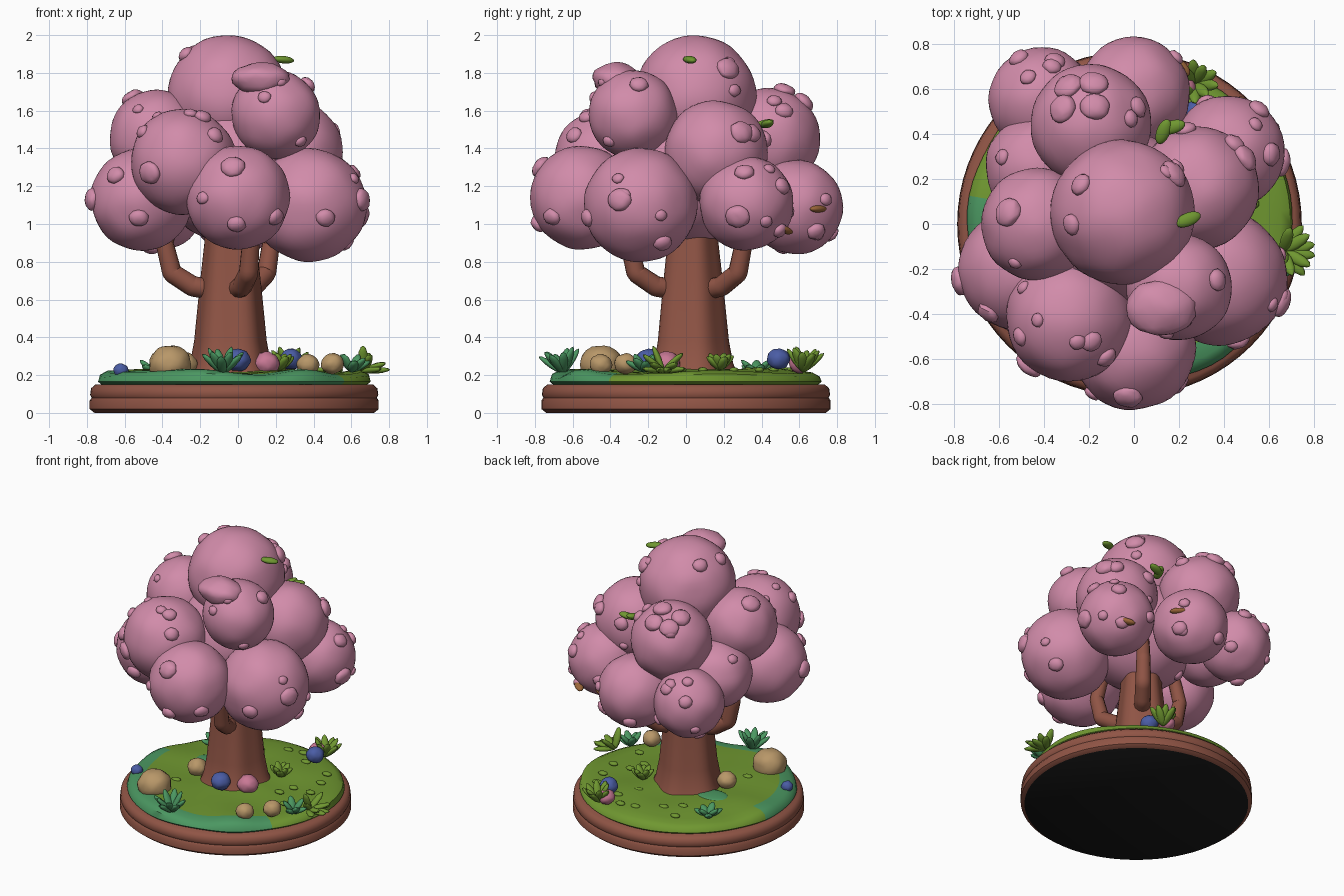
import bpy, bmesh, math, random
from mathutils import Vector, noise

random.seed(4)
if "Cube" in bpy.data.objects:
    bpy.data.objects.remove(bpy.data.objects["Cube"], do_unlink=True)


def material(name, *rgb):
    m = bpy.data.materials.new(name)
    m.use_nodes = True
    m.diffuse_color = (*rgb, 1)
    m.node_tree.nodes["Principled BSDF"].inputs["Base Color"].default_value = (*rgb, 1)
    return m


blossom = material("blossom pink", .64, .26, .4)
bark = material("bark brown", .28, .09, .06)
grass = material("grass green", .16, .31, .03)
teal = material("teal green", .07, .31, .12)
tan = material("tan stone", .48, .31, .14)
blue = material("blue stone", .07, .11, .38)
rose = material("rose stone", .58, .19, .3)
dark = material("dark underside", .01, .01, .01)
rust = material("rust leaf", .32, .13, .04)


def finish(bm, name, *mats):
    me = bpy.data.meshes.new(name)
    bm.to_mesh(me)
    bm.free()
    for m in mats:
        me.materials.append(m)
    ob = bpy.data.objects.new(name, me)
    bpy.context.scene.collection.objects.link(ob)
    bpy.ops.object.select_all(action='DESELECT')
    ob.select_set(True)
    bpy.context.view_layer.objects.active = ob
    bpy.ops.object.shade_smooth_by_angle(angle=math.radians(50))


def add_blob(bm, loc, size, direction=(0, 0, 1), detail=2, rough=0):
    """Ellipsoid whose local z axis points along direction."""
    made = bmesh.ops.create_icosphere(bm, subdivisions=detail, radius=1)["verts"]
    turn = Vector(direction).to_track_quat('Z', 'Y')
    for v in made:
        k = 1 + rough * noise.noise(v.co * 2 + Vector(loc) * 9)
        v.co = Vector(loc) + turn @ Vector([c * s * k for c, s in zip(v.co, size)])


def blob(name, mat, loc, size, direction=(0, 0, 1), rough=0):
    bm = bmesh.new()
    add_blob(bm, loc, size, direction, 3, rough)
    finish(bm, name, mat)


def revolve(bm, profile, centre, steps, wobble):
    """Spin (radius, height) points around a vertical axis and cap both ends."""
    rings = []
    for r, z in profile:
        ring = []
        for i in range(steps):
            a = math.tau * i / steps
            rr, zz = wobble(a, r, z)
            ring.append(bm.verts.new((centre[0] + rr * math.cos(a), centre[1] + rr * math.sin(a), zz)))
        rings.append(ring)
    for lo, hi in zip(rings, rings[1:]):
        for i in range(steps):
            j = (i + 1) % steps
            bm.faces.new((lo[i], lo[j], hi[j], hi[i]))
    bm.faces.new(rings[0][::-1])
    bm.faces.new(rings[-1])


# Earth base with a dark underside
bm = bmesh.new()
revolve(bm, [(.74, 0), (.765, .02), (.765, .065), (.755, .08), (.763, .095),
             (.758, .13), (.735, .15), (.6, .155)], (-.02, 0), 72, lambda a, r, z: (r, z))
bm.normal_update()
for f in bm.faces:
    f.material_index = int(f.normal.z < -.9)
finish(bm, "earth_base", bark, dark)


# Grass mound with a teal rim along the front
def lumpy(a, r, z):
    n = noise.noise((3 * r * math.cos(a), 3 * r * math.sin(a), z))
    return r * (1 + .02 * n), z + (.025 * n if z > .18 else 0)


bm = bmesh.new()
domed = [(r / 10, .23 - r * .002) for r in range(6, 0, -1)]
revolve(bm, [(.69, .14), (.72, .165), (.71, .195), (.67, .215)] + domed, (-.02, 0), 72, lumpy)
for f in bm.faces:
    c = f.calc_center_median()
    a = math.degrees(math.atan2(c.y, c.x))
    f.material_index = int(math.hypot(c.x, c.y) > .58 and (a < -35 or a > 172))
finish(bm, "grass_mound", grass, teal)
blob("teal_patch", teal, (-.3, .12, .228), (.11, .08, .012))

# Fluted trunk
bm = bmesh.new()
revolve(bm, [(.24, .19), (.21, .26), (.188, .38), (.162, .65), (.135, .9), (.12, 1.3)],
        (-.04, .03), 40, lambda a, r, z: (r * (1 + .05 * math.sin(5 * a)), z))
finish(bm, "trunk", bark)

# Three upturned branches
for side, angle in (("right", 184), ("front", -72), ("back", 52)):
    cu = bpy.data.curves.new(side + "_branch", 'CURVE')
    cu.dimensions = '3D'
    cu.bevel_depth = .055
    cu.use_fill_caps = True
    sp = cu.splines.new('NURBS')
    sp.use_endpoint_u = True
    path = [(.08, .65), (.2, .67), (.31, .74), (.35, .9), (.32, 1), (.26, 1.15)]
    sp.points.add(len(path) - 1)
    a = math.radians(angle)
    for p, (r, z) in zip(sp.points, path):
        p.co = (-.04 + r * math.cos(a), .03 + r * math.sin(a), z, 1)
        p.radius = 1.35 - .55 * z
    cu.materials.append(bark)
    bpy.context.scene.collection.objects.link(bpy.data.objects.new(side + "_branch", cu))

# Blossom crown: centre and radius of each ball
crown = {
    "top": (-.05, .05, 1.68, .32),
    "upper_front": (.2, -.28, 1.58, .235),
    "upper_left": (.28, .16, 1.38, .275),
    "upper_back": (-.19, .44, 1.45, .27),
    "upper_right": (-.43, 0, 1.46, .25),
    "upper_lobe": (-.29, -.42, 1.33, .28),
    "low_front": (0, -.55, 1.14, .275),
    "low_left_front": (.38, -.24, 1.1, .3),
    "low_left_back": (.42, .32, 1.11, .25),
    "low_back": (0, .58, 1.09, .25),
    "low_right_back": (-.41, .55, 1.1, .235),
    "mid_right": (-.43, .25, 1.2, .23),
    "low_right": (-.51, -.2, 1.13, .27),
    "inner": (-.04, .02, 1.28, .38),
}
for name, (x, y, z, r) in crown.items():
    bm = bmesh.new()
    c = Vector((x, y, z))
    add_blob(bm, c, (r, r, r), detail=4, rough=.03)
    # buds sit only where the ball is exposed and faces outward
    for _ in range(9):
        d = Vector([random.uniform(-1, 1) for _ in "xyz"]).normalized()
        p = c + d * r
        s = random.uniform(.03, .055)
        clear = all((p - Vector(o[:3])).length > o[3] + s for n, o in crown.items() if n != name)
        if clear and d.dot(c - Vector((0, 0, 1.3))) > 0:
            add_blob(bm, p, (s, s * .9, s * .6), d, rough=.15)
    finish(bm, "blossom_" + name, blossom)
blob("blossom_cap", blossom, (.12, -.37, 1.77), (.155, .125, .085), rough=.1)

# Cluster of four buds on the upper back ball, and larger single buds
x, y, z, r = crown["upper_back"]
buds = [("upper_back", (-.2 + .25 * i, .5 + .25 * j, .8)) for i in (-1, 1) for j in (-1, 1)]
buds += [("low_front", (-.1, -.8, .6)), ("low_left_front", (1, -.4, .1)), ("low_left_back", (1, -.2, -.3)),
         ("upper_lobe", (-.6, -.7, -.2)), ("upper_left", (.8, .5, .4)), ("low_right", (-1, -.2, 0)),
         ("top", (.8, .6, .5)), ("upper_right", (-.5, .2, .8))]
for name, aim in buds:
    x, y, z, r = crown[name]
    d = Vector(aim).normalized()
    blob("bud_" + name, blossom, Vector((x, y, z)) + d * r, (.065, .06, .035), d, .1)

# Stones and berries on the grass
for name, mat, x, y, z, r in [
        ("boulder", tan, -.36, -.45, .255, .113), ("front_stone", tan, .37, -.45, .255, .06),
        ("side_stone", tan, .5, -.32, .26, .06), ("trunk_stone", tan, -.28, -.07, .26, .065),
        ("front_blue_stone", blue, 0, -.2, .28, .065), ("back_blue_stone", blue, .28, .49, .285, .06),
        ("rim_blue_stone", blue, -.62, -.28, .225, .04), ("front_rose_stone", rose, .15, -.1, .26, .07),
        ("back_rose_stone", rose, .22, .6, .26, .055)]:
    blob(name, mat, (x, y, z), (r, r, r * .92), rough=.1)


# Leafy tufts: leaves fan out around a tilted stem
def tuft(name, mat, loc, lean, count, length):
    bm = bmesh.new()
    for i in range(count):
        a = math.tau * i / count + .4
        d = Vector((math.cos(a) * .8, math.sin(a) * .8, .55 + .35 * (i % 2))) + Vector(lean)
        d.normalize()
        add_blob(bm, Vector(loc) + d * length * .5, (.027, .017, length * .55), d)
    finish(bm, name, mat)


tuft("left_tuft", grass, (.66, -.12, .22), (.8, 0, -.45), 9, .14)
tuft("left_rim_tuft", teal, (.6, -.22, .22), (.3, -.2, 0), 6, .11)
tuft("front_tuft", teal, (-.08, -.65, .21), (0, -.3, .2), 9, .15)
tuft("back_tuft", grass, (.27, .62, .22), (.1, .2, .3), 9, .14)
tuft("trunk_tuft", grass, (.22, .18, .23), (.1, 0, .2), 8, .1)
tuft("right_tuft", teal, (-.44, .37, .21), (0, 0, -.2), 7, .1)

# Flat clover bumps sprinkled on the lawn
bm = bmesh.new()
for _ in range(16):
    a, r = random.uniform(0, math.tau), random.uniform(.3, .6)
    add_blob(bm, (r * math.cos(a), r * math.sin(a), .228), (.035, .025, .014))
finish(bm, "lawn_bumps", grass)

# Single leaves stuck to the crown
for name, mat, loc, aim in [
        ("top_leaf", grass, (.24, .02, 1.87), (1, .4, -.1)),
        ("side_leaf", grass, (.13, .41, 1.53), (.4, 1, .3)),
        ("side_leaf_pair", grass, (.17, .43, 1.53), (1, .3, .2)),
        ("low_rust_leaf", rust, (.5, .52, .97), (-.5, .5, -.2)),
        ("back_rust_leaf", rust, (.2, .7, 1.08), (-.7, .6, 0))]:
    blob(name, mat, loc, (.03, .02, .06), aim)
